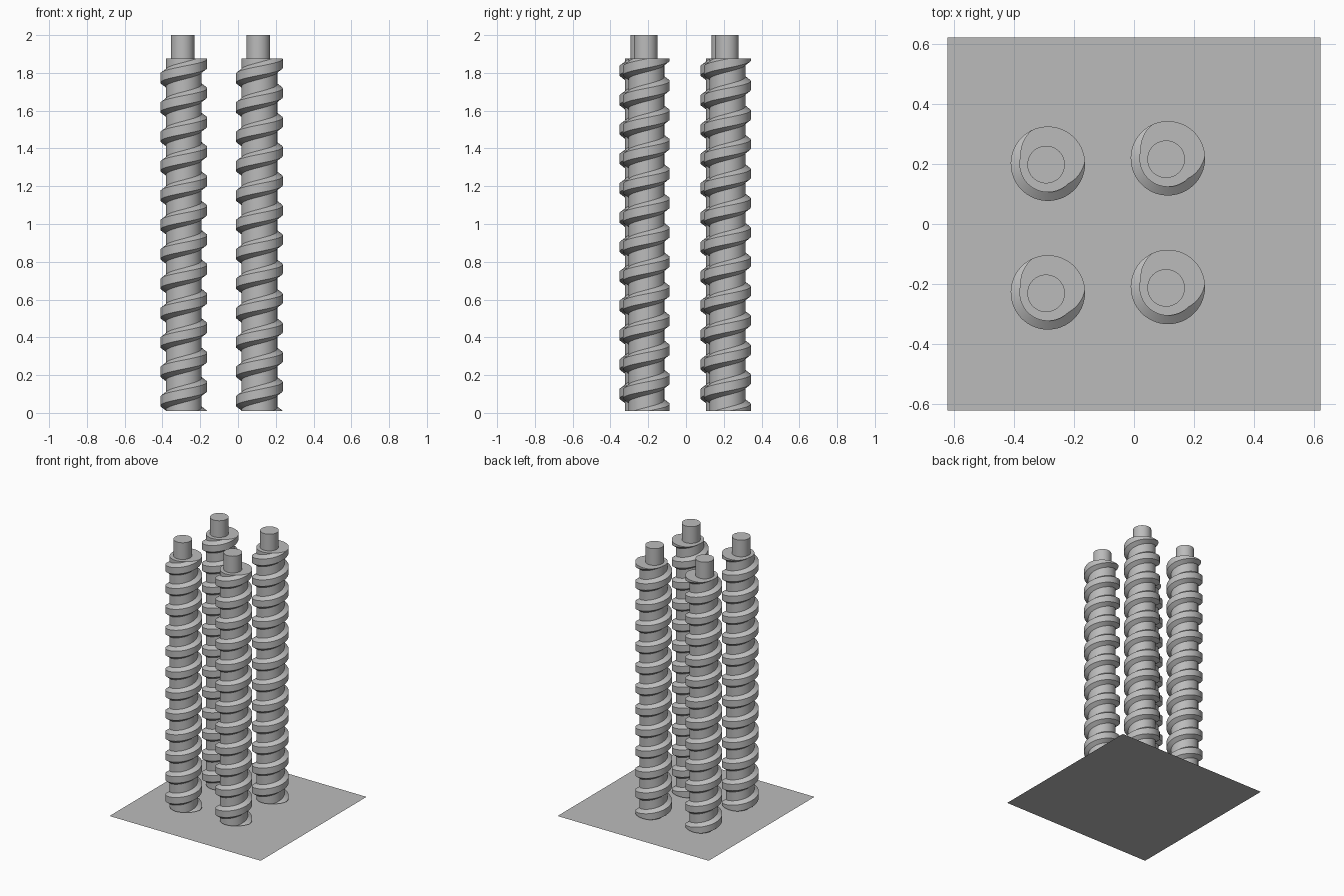
import bpy
import bmesh
import math

SIDES = 64
PITCH = 0.1555
BOTTOM, SHOULDER, TOP = 0.01, 1.876, 2.0
CORE_R, CREST_R, SHAFT_R = 0.095, 0.124, 0.0625
PHASE = math.radians(60)   # direction of the thread centre at the shoulder
# Thread profile: radius and height around the thread centre
PROFILE = [(CORE_R, -0.045), (CREST_R, -0.024), (CREST_R, 0.024), (CORE_R, 0.045)]

cube = bpy.data.objects.get("Cube")
if cube:
    bpy.data.objects.remove(cube, do_unlink=True)

grey = bpy.data.materials.new("plain grey")
grey.use_nodes = True
colour = (0.5, 0.5, 0.5, 1)
grey.diffuse_color = colour
grey.node_tree.nodes["Principled BSDF"].inputs["Base Color"].default_value = colour


def make_mesh(name, bm):
    bmesh.ops.recalc_face_normals(bm, faces=bm.faces[:])
    mesh = bpy.data.meshes.new(name)
    bm.to_mesh(mesh)
    bm.free()
    mesh.materials.append(grey)
    return mesh


def add_object(name, mesh, location):
    obj = bpy.data.objects.new(name, mesh)
    obj.location = location
    bpy.context.collection.objects.link(obj)
    return obj


def threaded_mesh():
    """One continuous helical skin, trimmed flat at both ends."""
    bm = bmesh.new()
    columns = []
    for j in range(SIDES + 1):
        angle = PHASE + math.tau * j / SIDES
        if j == SIDES:   # the last column is the first one, a turn higher
            columns.append(columns[0][len(PROFILE):])
            break
        column = []
        for turn in range(-15, 4):
            centre = SHOULDER + PITCH * (turn + j / SIDES)
            for r, dz in PROFILE:
                column.append(bm.verts.new((r * math.cos(angle), r * math.sin(angle), centre + dz)))
        columns.append(column)
    for a, b in zip(columns, columns[1:]):
        for i in range(min(len(a), len(b)) - 1):
            bm.faces.new((a[i], b[i], b[i + 1], a[i + 1]))
    for height, up in ((BOTTOM, -1), (SHOULDER, 1)):
        cut = bmesh.ops.bisect_plane(
            bm, geom=bm.verts[:] + bm.edges[:] + bm.faces[:], dist=1e-6,
            plane_co=(0, 0, height), plane_no=(0, 0, up), clear_outer=True)
        rim = [e for e in cut["geom_cut"] if isinstance(e, bmesh.types.BMEdge)]
        bmesh.ops.contextual_create(bm, geom=rim)
    return make_mesh("threaded_rod", bm)


def shaft_mesh():
    bm = bmesh.new()
    bmesh.ops.create_cone(bm, cap_ends=True, segments=SIDES, radius1=SHAFT_R,
                          radius2=SHAFT_R, depth=TOP - SHOULDER)
    return make_mesh("shaft_end", bm)


# Base sheet
bm = bmesh.new()
bmesh.ops.create_grid(bm, x_segments=1, y_segments=1, size=0.622)
add_object("base_sheet", make_mesh("base_sheet", bm), (0, 0, 0))

# Four threaded rods with plain shaft ends
rod, shaft = threaded_mesh(), shaft_mesh()
places = {"back_right": (-0.287, 0.201), "back_left": (0.113, 0.219),
          "front_right": (-0.287, -0.228), "front_left": (0.113, -0.21)}
parts = []
for label, (x, y) in places.items():
    parts.append(add_object(label + "_threaded_rod", rod, (x, y, 0)))
    parts.append(add_object(label + "_shaft_end", shaft,
                            (x - 0.006, y - 0.003, (SHOULDER + TOP) / 2)))

# Smooth round surfaces, crisp thread edges
for mesh_owner in parts[:2]:
    bpy.ops.object.select_all(action="DESELECT")
    mesh_owner.select_set(True)
    bpy.context.view_layer.objects.active = mesh_owner
    bpy.ops.object.shade_smooth_by_angle(angle=math.radians(25))
